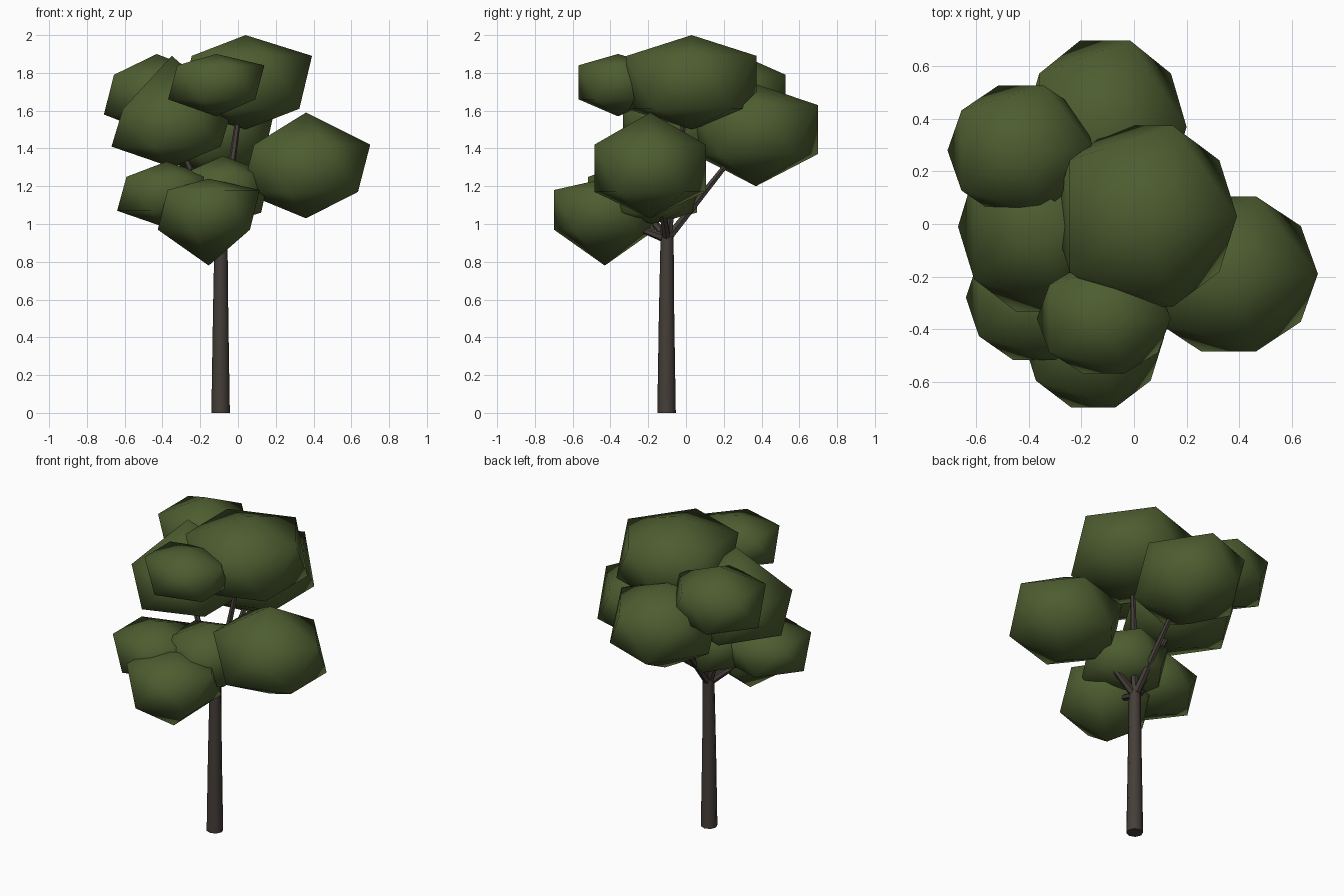
import bpy, bmesh, math
from mathutils import Vector

if "Cube" in bpy.data.objects:
    bpy.data.objects.remove(bpy.data.objects["Cube"])


def material(name, color):
    m = bpy.data.materials.new(name)
    m.diffuse_color = (*color, 1)
    m.use_nodes = True
    m.node_tree.nodes["Principled BSDF"].inputs["Base Color"].default_value = m.diffuse_color
    return m


LEAF = material("leaf_green", (0.075, 0.11, 0.03))
BARK = material("bark_brown", (0.06, 0.048, 0.04))


def finish(bm, name, mat, smooth_angle):
    bmesh.ops.recalc_face_normals(bm, faces=bm.faces)
    me = bpy.data.meshes.new(name)
    bm.to_mesh(me)
    bm.free()
    ob = bpy.data.objects.new(name, me)
    bpy.context.collection.objects.link(ob)
    me.materials.append(mat)
    bpy.ops.object.select_all(action='DESELECT')
    ob.select_set(True)
    bpy.context.view_layer.objects.active = ob
    bpy.ops.object.shade_smooth_by_angle(angle=math.radians(smooth_angle))
    return ob


def leaf_clump(name, cx, cy, rx, ry, top, upper, lower, bottom):
    """Stretched icosahedron: two staggered pentagons with a point above and below."""
    bm = bmesh.new()
    bm.verts.new((cx, cy, top))
    bm.verts.new((cx, cy, bottom))
    for z, shift in ((upper, 0), (lower, 36)):
        for i in range(5):
            a = math.radians(72 * i + shift)
            bm.verts.new((cx + rx * math.cos(a), cy + ry * math.sin(a), z))
    bmesh.ops.convex_hull(bm, input=bm.verts[:])
    finish(bm, name, LEAF, 80)


def limb(name, points, radii, sides=8):
    """Tapered tube through a few points."""
    bm = bmesh.new()
    pts = [Vector(p) for p in points]
    axis = (pts[-1] - pts[0]).normalized()
    u = axis.cross(Vector((0, 1, 0.01))).normalized()
    v = axis.cross(u)
    rings = []
    for p, r in zip(pts, radii):
        rings.append([bm.verts.new(p + r * (u * math.cos(a) + v * math.sin(a)))
                      for a in (math.tau * i / sides for i in range(sides))])
    for lo, hi in zip(rings, rings[1:]):
        for i in range(sides):
            j = (i + 1) % sides
            bm.faces.new((lo[i], lo[j], hi[j], hi[i]))
    bm.faces.new(rings[0])
    bm.faces.new(rings[-1])
    finish(bm, name, BARK, 50)


# Leaf clumps: centre x, y, radius x, y, then heights of top, two rings, bottom
clumps = {
    "crown_top":         (0.04, 0.03, 0.352, 0.362, 2.00, 1.89, 1.61, 1.50),
    "crown_right":       (0.36, -0.19, 0.34, 0.31, 1.59, 1.42, 1.17, 1.03),
    "crown_back":        (-0.11, 0.37, 0.31, 0.345, 1.74, 1.63, 1.37, 1.20),
    "crown_front":       (-0.115, -0.36, 0.255, 0.22, 1.90, 1.84, 1.66, 1.57),
    "crown_back_left":   (-0.43, 0.28, 0.28, 0.26, 1.90, 1.79, 1.58, 1.47),
    "crown_left":        (-0.35, -0.01, 0.32, 0.34, 1.89, 1.61, 1.41, 1.30),
    "crown_lower_left":  (-0.38, -0.28, 0.26, 0.25, 1.33, 1.25, 1.07, 0.98),
    "crown_lower_front": (-0.155, -0.43, 0.27, 0.283, 1.24, 1.18, 0.97, 0.78),
    "crown_lower_middle": (-0.08, -0.18, 0.25, 0.25, 1.36, 1.27, 1.06, 1.00),
}
for name, values in clumps.items():
    leaf_clump(name, *values)

# Trunk
limb("trunk", [(-0.092, -0.103, 0), (-0.092, -0.103, 0.5), (-0.09, -0.1, 0.97)],
     [0.049, 0.041, 0.034])

# Branches from the fork to the clumps
fork = (-0.09, -0.1, 0.92)
branches = {
    "branch_top": (0.01, 0.0, 1.62),
    "branch_right": (0.2, -0.15, 1.22),
    "branch_back": (-0.1, 0.25, 1.36),
    "branch_left": (-0.31, -0.03, 1.42),
    "branch_lower_left": (-0.3, -0.24, 1.1),
    "branch_lower_front": (-0.13, -0.33, 1.01),
}
for name, tip in branches.items():
    limb(name, [fork, tip], [0.024, 0.014], 6)
